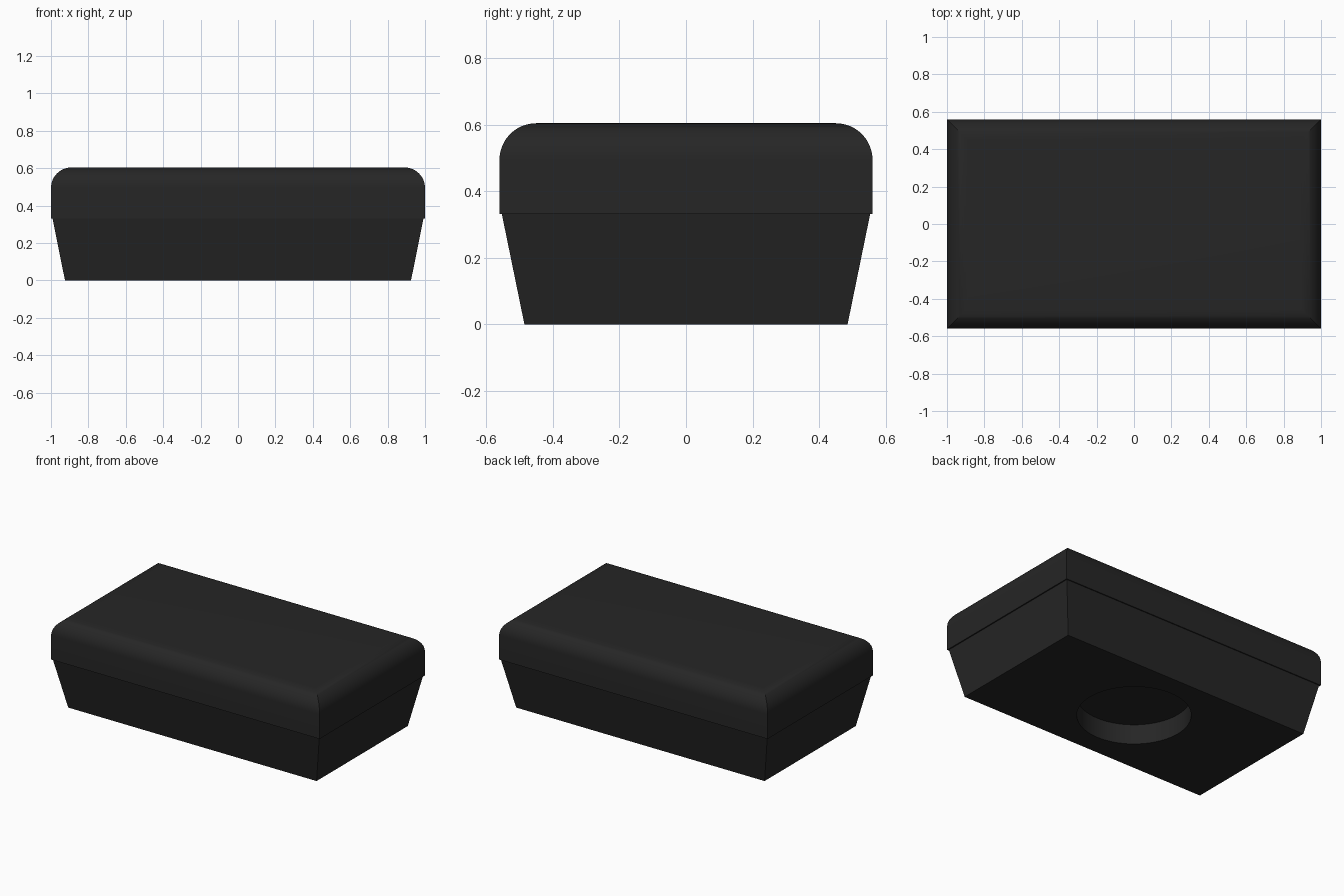
import bpy, bmesh, math

if "Cube" in bpy.data.objects:
    bpy.data.objects.remove(bpy.data.objects["Cube"])

black = bpy.data.materials.new("matte black")
black.diffuse_color = (0.019, 0.019, 0.019, 1)
black.use_nodes = True
black.node_tree.nodes["Principled BSDF"].inputs["Base Color"].default_value = black.diffuse_color


def loft(name, rings):
    """Closed solid through stacked rectangles given as (half x, half y, z)."""
    bm = bmesh.new()
    loops = [[bm.verts.new((sx * hx, sy * hy, z))
              for sx, sy in ((-1, -1), (1, -1), (1, 1), (-1, 1))]
             for hx, hy, z in rings]
    for a, b in zip(loops, loops[1:]):
        for i in range(4):
            j = (i + 1) % 4
            bm.faces.new((a[i], a[j], b[j], b[i]))
    bm.faces.new(loops[0][::-1])
    bm.faces.new(loops[-1])
    mesh = bpy.data.meshes.new(name)
    bm.to_mesh(mesh)
    bm.free()
    mesh.materials.append(black)
    obj = bpy.data.objects.new(name, mesh)
    bpy.context.collection.objects.link(obj)
    return obj


def select(obj):
    bpy.ops.object.select_all(action='DESELECT')
    obj.select_set(True)
    bpy.context.view_layer.objects.active = obj


# Tapered base
base = loft("tapered_base", [(0.925, 0.485, 0), (0.992, 0.553, 0.332)])

# Lid with a rounded top edge and mitred corners
HX, HY, TOP, R, STEPS = 1.0, 0.56, 0.604, 0.11, 12
rings = [(HX, HY, 0.332)]
for i in range(STEPS + 1):
    a = math.pi / 2 * i / STEPS
    inset = R * (1 - math.cos(a))
    rings.append((HX - inset, HY - inset, TOP - R + R * math.sin(a)))
lid = loft("rounded_lid", rings)

# Round recess in the underside
DEPTH = 0.133
bpy.ops.mesh.primitive_cylinder_add(vertices=64, radius=0.345, depth=2 * DEPTH,
                                    location=(0, 0, 0))
cutter = bpy.context.object
cutter.name = "recess_cutter"
cutter.hide_render = True
cutter.data.materials.append(black)
cut = base.modifiers.new("recess", 'BOOLEAN')
cut.operation = 'DIFFERENCE'
cut.solver = 'EXACT'
cut.object = cutter
select(base)
bpy.ops.object.modifier_apply(modifier=cut.name)
bpy.data.objects.remove(cutter, do_unlink=True)

# Smooth curves, crisp edges
for part in (base, lid):
    select(part)
    bpy.ops.object.shade_smooth_by_angle(angle=math.radians(30))
